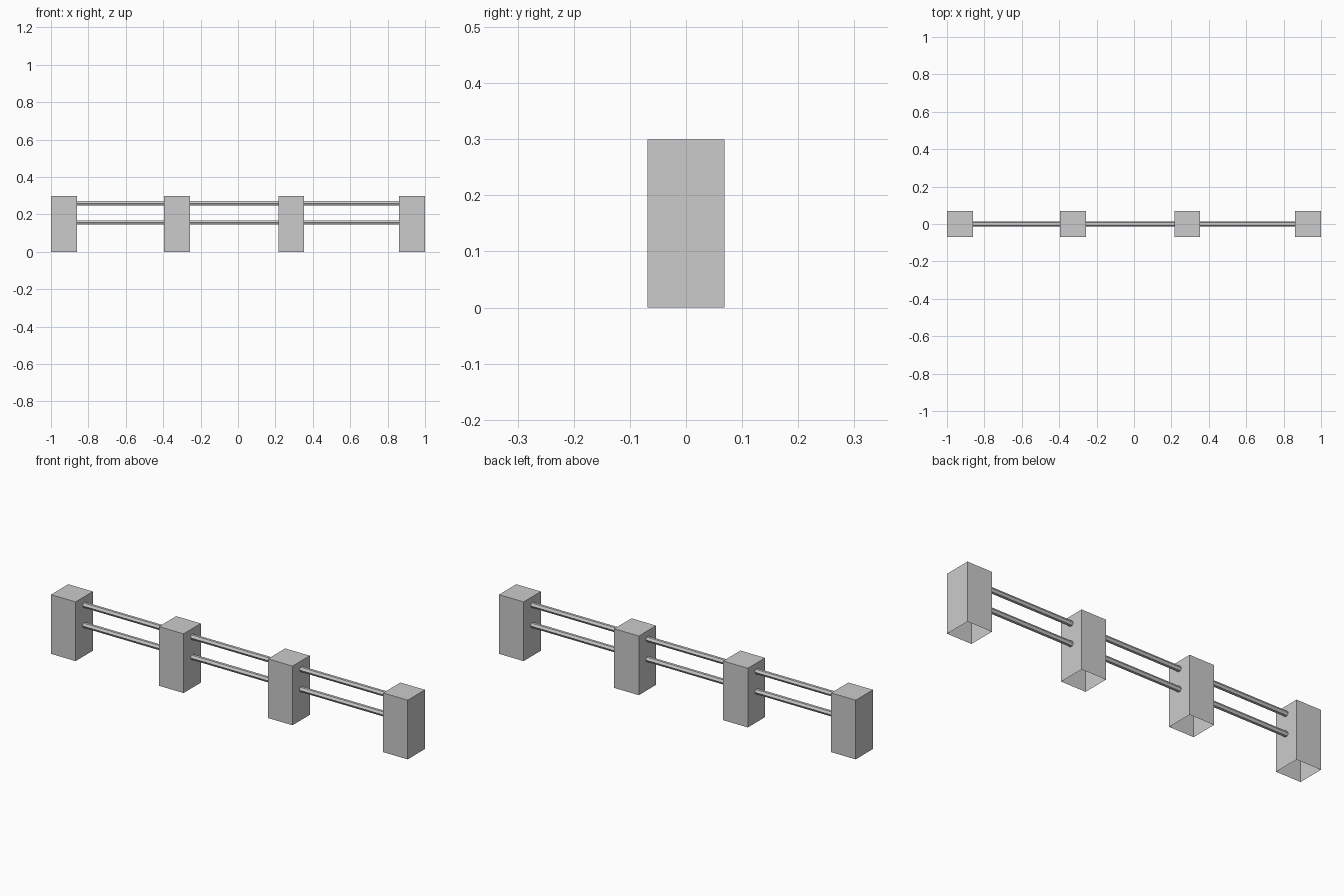
import bpy, bmesh
from math import radians
from mathutils import Matrix

if "Cube" in bpy.data.objects:
    bpy.data.objects.remove(bpy.data.objects["Cube"])

POST_W, POST_H = 0.138, 0.30
POST_X = (-0.931, -0.326, 0.285, 0.931)
RAIL_Z = (0.157, 0.259)
RAIL_R = 0.0135


def finish(bm, name):
    mesh = bpy.data.meshes.new(name)
    bm.to_mesh(mesh)
    bm.free()
    obj = bpy.data.objects.new(name, mesh)
    bpy.context.collection.objects.link(obj)


def post(x, name):
    # Square block with an open underside
    bm = bmesh.new()
    m = Matrix.Translation((x, 0, POST_H / 2)) @ Matrix.Diagonal((POST_W, POST_W, POST_H, 1))
    bmesh.ops.create_cube(bm, size=1, matrix=m)
    bottom = [f for f in bm.faces if f.normal.z < -0.9 or f.calc_center_median().z < 1e-4]
    bmesh.ops.delete(bm, geom=bottom, context='FACES_ONLY')
    finish(bm, name)


def rail(x0, x1, z, name):
    # Six-sided bar running between two posts
    bm = bmesh.new()
    m = Matrix.Translation(((x0 + x1) / 2, 0, z)) @ Matrix.Rotation(radians(90), 4, 'Y')
    bmesh.ops.create_cone(bm, cap_ends=False, segments=6, radius1=RAIL_R,
                          radius2=RAIL_R, depth=x1 - x0, matrix=m)
    finish(bm, name)


# Posts
for i, x in enumerate(POST_X):
    post(x, f"post_{i + 1}")

# Two rails in each bay
for i, (a, b) in enumerate(zip(POST_X, POST_X[1:])):
    for z, level in zip(RAIL_Z, ("lower", "upper")):
        rail(a + POST_W / 2, b - POST_W / 2, z, f"{level}_rail_{i + 1}")
